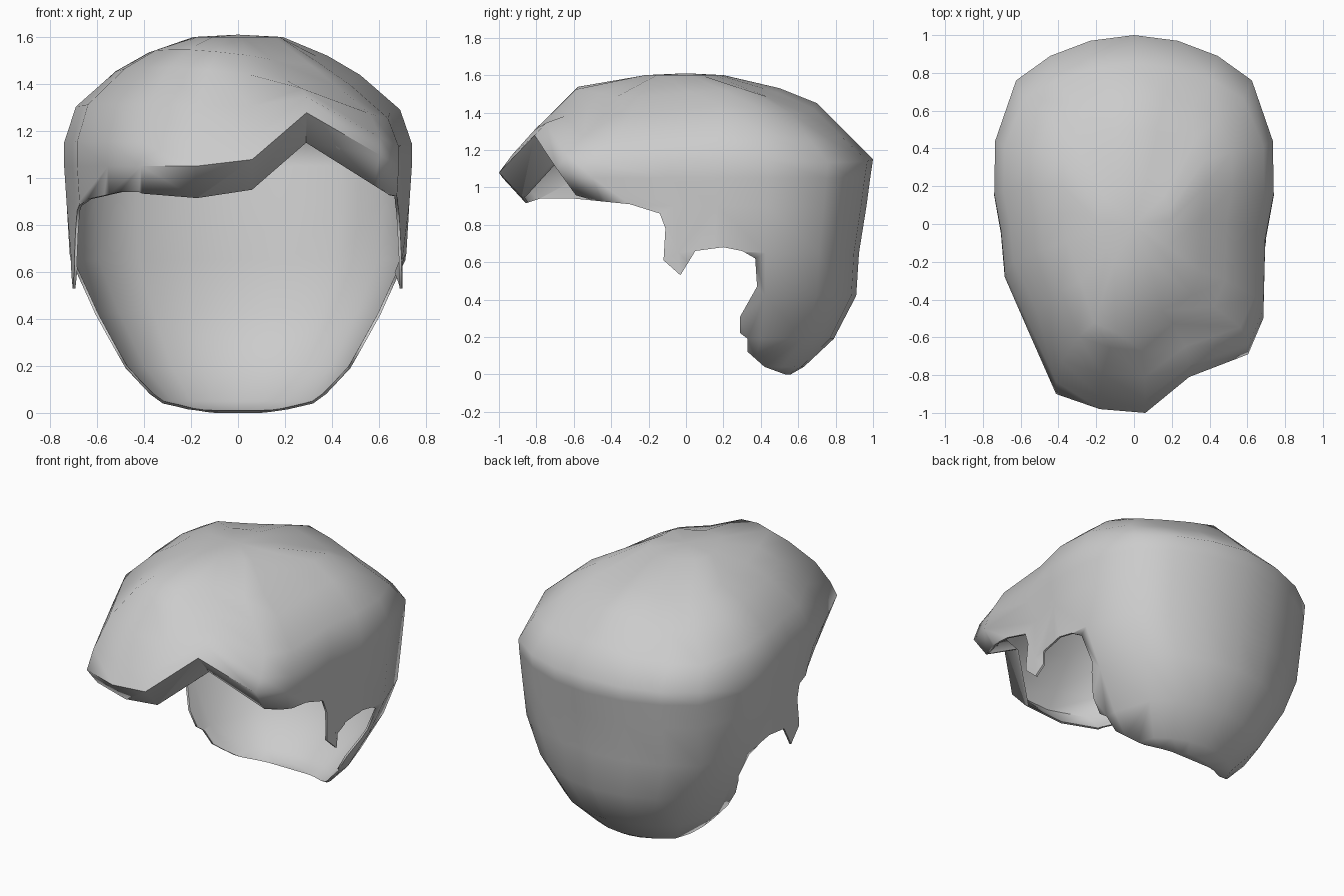
import bpy, bmesh, math

if "Cube" in bpy.data.objects:
    bpy.data.objects.remove(bpy.data.objects["Cube"], do_unlink=True)

PIVOT = 0.3  # depth of the widest part of the head

# Plan outline at the brim, counter-clockwise from the back; the fringe sweeps to one side
outline = [(0, 1), (-.23, .97), (-.44, .89), (-.62, .76), (-.73, .44), (-.735, .15),
           (-.70, -.05), (-.68, -.28), (-.55, -.58), (-.41, -.9), (-.18, -.98),
           (.06, -1), (.29, -.81), (.6, -.69), (.68, -.5), (.69, -.1), (.735, .15),
           (.73, .44), (.62, .76), (.44, .89), (.23, .97)]

# How far the fringe rises at the parting, by outline point
lift = {11: .03, 12: .24, 13: .05}

# Height, half width, front depth, back depth, share of the parting lift, corner droop
rings = [(1.6, .19, -.22, .2, 0, 0), (1.53, .38, -.59, .5, 0, .08),
         (1.45, .52, -.67, .7, 0, .1), (1.3, .69, -.81, .85, .45, .08),
         (1.15, .74, -.93, 1, .85, .03), (1.05, .74, -1, .985, .95, 0),
         (.9, .73, -.86, .965, 1, 0), (.65, .715, -.8, .925, 0, 0),
         (.42, .61, -.7, .91, 0, 0), (.19, .48, -.5, .79, 0, 0),
         (.04, .34, -.3, .63, 0, 0), (0, .2, -.1, .56, 0, 0)]

# Hem seen from the side: brim, sideburn, ear opening, nape
side_hem = [(-1.3, .91), (-.87, .91), (-.78, .94), (-.6, .94), (-.3, .91), (-.14, .86),
            (-.11, .78), (-.12, .61), (-.03, .53), (.05, .66), (.2, .68), (.3, .66),
            (.37, .62), (.38, .47), (.29, .31), (.29, .22), (.33, .19), (.33, .12),
            (.42, .04), (.53, 0), (.53, -.3), (-1.3, -.3)]

# Parting in the fringe seen from the front
parting = [(-.17, .915), (.06, .95), (.29, 1.15), (.6, .955), (.64, .93), (.64, .8), (-.17, .8)]


def new_object(name, bm):
    bmesh.ops.recalc_face_normals(bm, faces=bm.faces)
    mesh = bpy.data.meshes.new(name)
    bm.to_mesh(mesh)
    bm.free()
    obj = bpy.data.objects.new(name, mesh)
    bpy.context.collection.objects.link(obj)
    return obj


def prism(name, points, place, start, end):
    bm = bmesh.new()
    a, b = [[bm.verts.new(place(p, d)) for p in points] for d in (start, end)]
    bm.faces.new(a)
    bm.faces.new(b[::-1])
    for i in range(len(a)):
        j = (i + 1) % len(a)
        bm.faces.new((a[i], a[j], b[j], b[i]))
    obj = new_object(name, bm)
    obj.hide_render = True
    return obj


def make_active(obj):
    bpy.ops.object.select_all(action='DESELECT')
    obj.select_set(True)
    bpy.context.view_layer.objects.active = obj


def apply(obj, kind, **settings):
    mod = obj.modifiers.new(kind.title(), kind)
    for key, value in settings.items():
        setattr(mod, key, value)
    make_active(obj)
    bpy.ops.object.modifier_apply(modifier=mod.name)


# Lofted hair volume; the lip below the brim folds back under the fringe
bm = bmesh.new()
loops = []
for z, width, front, back, share, droop in rings:
    pivot = min(PIVOT, back - .15)
    loop = []
    for i, (x, y) in enumerate(outline):
        if y > PIVOT:
            span, depth = 1 - PIVOT, back - pivot
        else:
            span, depth = 1 + PIVOT, pivot - front
        along = (y - PIVOT) / span
        # Sideburns hang straight down while the nape narrows
        wide = max(width, .745) if y < .1 and z < .9 else width
        # Corners sink below the midline, except where the fringe is brushed full
        sink = droop * abs(x / .735 * along)
        if x < 0 and y < PIVOT:
            sink *= -.4
        loop.append(bm.verts.new((x * wide / .735, pivot + along * depth,
                                  z - sink + share * lift.get(i, 0))))
    loops.append(loop)
count = len(outline)
for upper, lower in zip(loops, loops[1:]):
    for i in range(count):
        j = (i + 1) % count
        bm.faces.new((upper[i], lower[i], lower[j], upper[j]))
crown = bm.verts.new((0, 0, 1.61))
base = bm.verts.new((0, .25, 0))
for i in range(count):
    j = (i + 1) % count
    bm.faces.new((crown, loops[0][i], loops[0][j]))
    bm.faces.new((base, loops[-1][j], loops[-1][i]))
hair = new_object("hair_shell", bm)

# Hollow it, then trim the face opening and the parting
apply(hair, 'SOLIDIFY', thickness=.012, offset=-1)
cutters = [prism("face_cutter", side_hem, lambda p, d: (d, p[0], p[1]), -1.2, 1.2),
           prism("parting_cutter", parting, lambda p, d: (p[0], d, p[1]), -1.3, -.3)]
for cutter in cutters:
    apply(hair, 'BOOLEAN', operation='DIFFERENCE', solver='EXACT', object=cutter)
    bpy.data.objects.remove(cutter, do_unlink=True)

# Plain grey hair
grey = bpy.data.materials.new("hair_grey")
grey.use_nodes = True
color = (.6, .6, .6, 1)
grey.diffuse_color = color
grey.node_tree.nodes["Principled BSDF"].inputs["Base Color"].default_value = color
hair.data.materials.clear()
hair.data.materials.append(grey)

make_active(hair)
bpy.ops.object.shade_smooth_by_angle(angle=math.radians(70))
